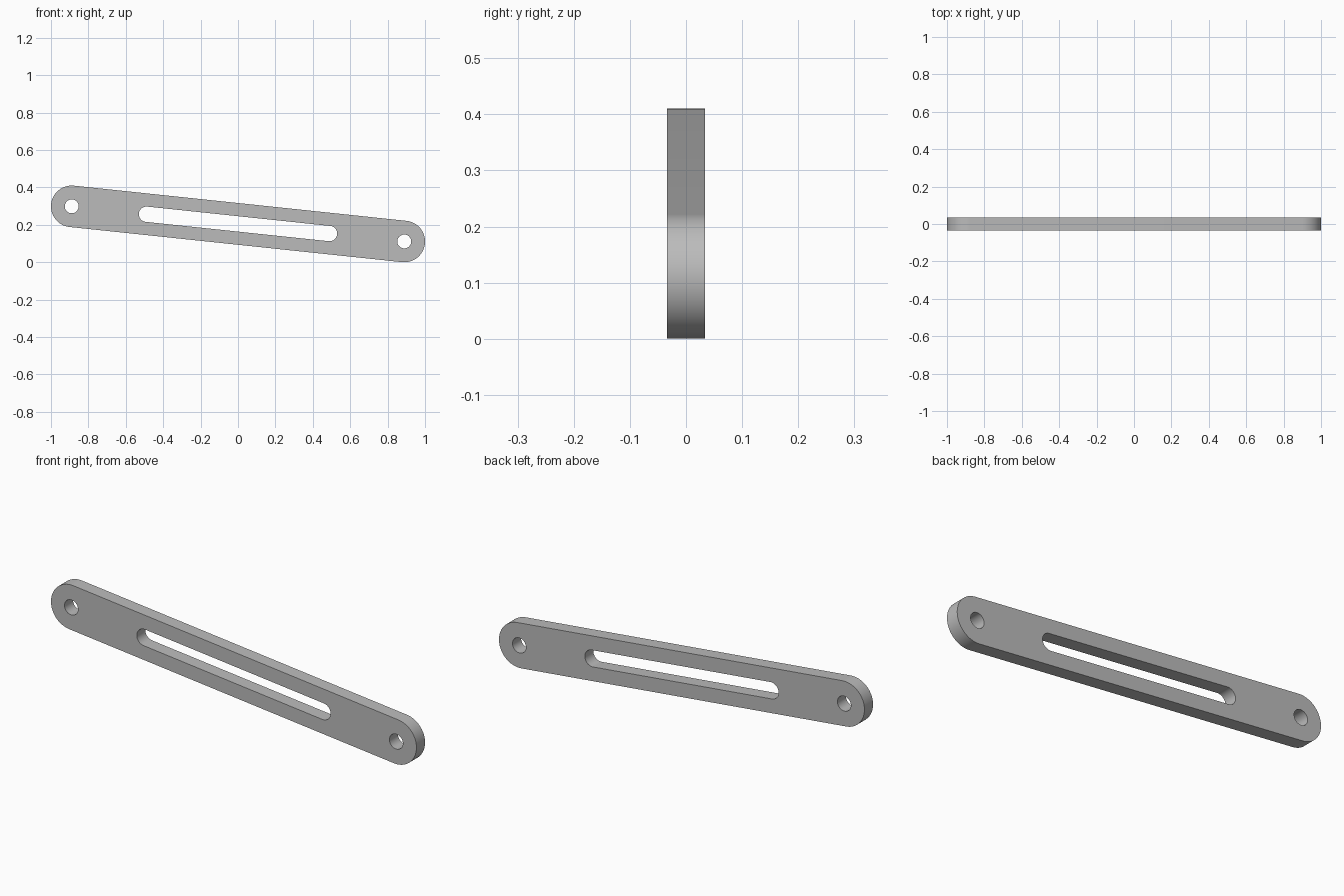
import bpy
import bmesh
from math import pi, sin, cos, hypot, atan2
from mathutils import Matrix

if "Cube" in bpy.data.objects:
    bpy.data.objects.remove(bpy.data.objects["Cube"], do_unlink=True)

RADIUS = 0.111                    # rounded ends of the bar
REACH_X, RISE = 0.889, 0.188      # half spacing of ends, height difference
HALF = hypot(REACH_X, RISE / 2)   # half spacing along the bar
TILT = atan2(RISE / 2, REACH_X)
THICK = 0.067

grey = bpy.data.materials.new("grey metal")
grey.use_nodes = True
colour = (0.5, 0.5, 0.5, 1)
grey.diffuse_color = colour
grey.node_tree.nodes["Principled BSDF"].inputs["Base Color"].default_value = colour


def outline(bm, centre, half, radius, steps=32):
    """Closed loop of edges: a stadium, or a circle when half is 0."""
    points = []
    for side in (1, -1):
        for i in range(steps + 1):
            if half == 0 and i == steps:
                continue
            a = -pi / 2 + pi * i / steps
            points.append((centre + side * (half + radius * cos(a)),
                           side * radius * sin(a)))
    verts = [bm.verts.new((x, 0, z)) for x, z in points]
    return [bm.edges.new((v, verts[i - 1])) for i, v in enumerate(verts)]


# Flat plate with a long slot and a pivot hole at each end
bm = bmesh.new()
edges = outline(bm, 0, HALF, RADIUS)
edges += outline(bm, 0, 0.492, 0.041)
for end in (-HALF, HALF):
    edges += outline(bm, end, 0, 0.037)
bmesh.ops.triangle_fill(bm, edges=edges, use_beauty=True, normal=(0, -1, 0))

# Thicken the plate
result = bmesh.ops.extrude_face_region(bm, geom=bm.faces[:], use_keep_orig=True)
moved = [v for v in result["geom"] if isinstance(v, bmesh.types.BMVert)]
bmesh.ops.translate(bm, verts=moved, vec=(0, THICK, 0))
bmesh.ops.recalc_face_normals(bm, faces=bm.faces[:])

# Centre, tilt down towards +x and stand on the ground
place = (Matrix.Translation((0, 0, RADIUS + RISE / 2))
         @ Matrix.Rotation(TILT, 4, "Y")
         @ Matrix.Translation((0, -THICK / 2, 0)))
bmesh.ops.transform(bm, matrix=place, verts=bm.verts[:])

mesh = bpy.data.meshes.new("slotted_link_bar")
bm.to_mesh(mesh)
bm.free()
mesh.materials.append(grey)
bar = bpy.data.objects.new("slotted_link_bar", mesh)
bpy.context.collection.objects.link(bar)
bpy.context.view_layer.objects.active = bar
bar.select_set(True)
bpy.ops.object.shade_smooth_by_angle(angle=pi / 6)
